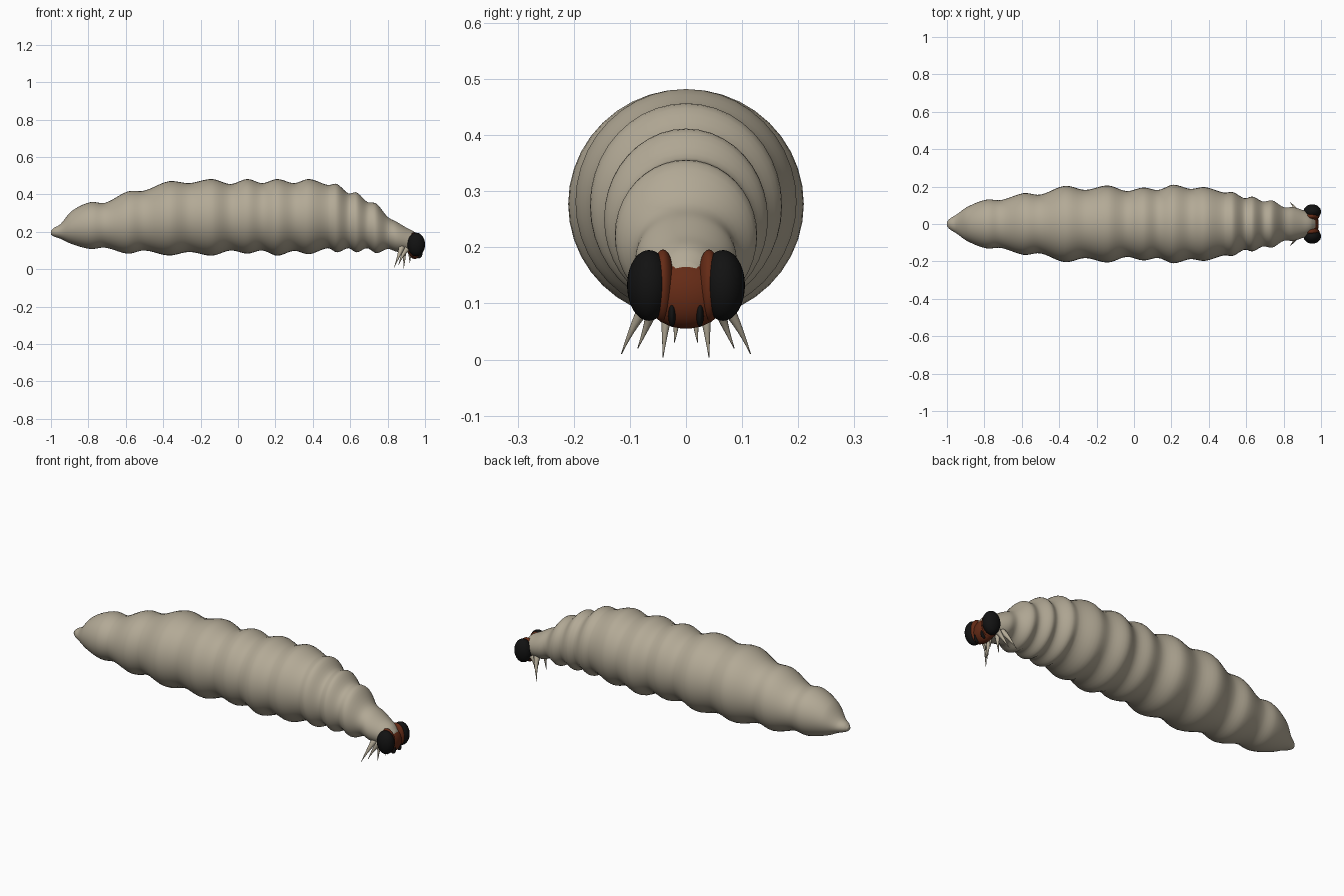
import bpy, bmesh, math
from mathutils import Vector

if "Cube" in bpy.data.objects:
    bpy.data.objects.remove(bpy.data.objects["Cube"])


def material(name, rgb):
    m = bpy.data.materials.new(name)
    m.diffuse_color = (*rgb, 1)
    m.use_nodes = True
    m.node_tree.nodes["Principled BSDF"].inputs["Base Color"].default_value = m.diffuse_color
    return m


CREAM = material("cream skin", (0.45, 0.40, 0.305))
BROWN = material("red brown shell", (0.13, 0.024, 0.008))
BLACK = material("black eye", (0.006, 0.006, 0.006))


def finish(name, bm, mat):
    bmesh.ops.recalc_face_normals(bm, faces=bm.faces)
    me = bpy.data.meshes.new(name)
    bm.to_mesh(me)
    bm.free()
    me.materials.append(mat)
    me.shade_smooth()
    ob = bpy.data.objects.new(name, me)
    bpy.context.collection.objects.link(ob)
    return ob


def loft(name, rings, mat):
    """Skin a list of equal-length point rings and cap both ends."""
    bm = bmesh.new()
    vs = [[bm.verts.new(p) for p in r] for r in rings]
    n = len(vs[0])
    for a, b in zip(vs, vs[1:]):
        for i in range(n):
            j = (i + 1) % n
            bm.faces.new((a[i], a[j], b[j], b[i]))
    bm.faces.new(vs[0])
    bm.faces.new(vs[-1])
    return finish(name, bm, mat)


def ellipsoid(name, centre, radii, mat):
    bm = bmesh.new()
    bmesh.ops.create_uvsphere(bm, u_segments=32, v_segments=20, radius=1)
    for v in bm.verts:
        v.co = Vector([c + r * k for c, r, k in zip(centre, radii, v.co)])
    return finish(name, bm, mat)


def spline(pts, steps):
    """Smooth samples through (x, values...) rows, with limited slopes."""
    def slope(i, k):
        if i in (0, len(pts) - 1):
            return None
        a, b, c = pts[i - 1], pts[i], pts[i + 1]
        return (c[k] - a[k]) / (c[0] - a[0])
    out = []
    for i in range(len(pts) - 1):
        p, q = pts[i], pts[i + 1]
        h = q[0] - p[0]
        for s in range(steps):
            t = s / steps
            row = [p[0] + h * t]
            for k in range(1, len(p)):
                d = (q[k] - p[k]) / h
                m0, m1 = slope(i, k), slope(i + 1, k)
                m0 = d if m0 is None else m0
                m1 = d if m1 is None else m1
                row.append((2*t**3 - 3*t*t + 1) * p[k] + (t**3 - 2*t*t + t) * h * m0
                           + (3*t*t - 2*t**3) * q[k] + (t**3 - t*t) * h * m1)
            out.append(row)
    out.append(list(pts[-1]))
    return out


# Segmented body: x, top height, bottom height, half width
profile = [
    (-1.0, .205, .185, .012), (-.985, .22, .175, .028), (-.95, .24, .163, .05),
    (-.89, .31, .135, .092), (-.79, .358, .108, .13), (-.71, .355, .115, .128),
    (-.59, .415, .083, .165), (-.50, .42, .10, .157), (-.37, .47, .073, .204),
    (-.26, .46, .092, .182), (-.14, .482, .072, .206), (-.04, .455, .10, .176),
    (.05, .482, .083, .195), (.13, .46, .10, .182), (.21, .482, .072, .21),
    (.30, .46, .098, .188), (.38, .482, .08, .197), (.48, .45, .112, .168),
    (.53, .455, .09, .17), (.59, .405, .112, .138), (.635, .41, .09, .146),
    (.69, .36, .112, .12), (.74, .35, .086, .126), (.80, .28, .108, .09),
    (.85, .252, .093, .09), (.90, .222, .09, .075), (.945, .198, .085, .055),
    (.97, .17, .10, .03),
]
N = 40
body_rings = []
for x, top, bot, half in spline(profile, 5):
    mid, tall = (top + bot) / 2, (top - bot) / 2
    body_rings.append([(x, half * math.cos(2 * math.pi * i / N),
                        mid + tall * math.sin(2 * math.pi * i / N)) for i in range(N)])
loft("body", body_rings, CREAM)

# Head shell between the eyes
ellipsoid("head_shell", (.945, 0, .116), (.042, .074, .061), BROWN)

# Curved claw legs: base, bend, tip, base radius
legs = [
    ((.875, .055, .115), (.865, .085, .085), (.835, .115, .01), .017),
    ((.905, .055, .110), (.875, .062, .075), (.858, .086, .02), .015),
    ((.885, .032, .110), (.892, .036, .07), (.886, .041, .004), .015),
    ((.915, .022, .105), (.922, .014, .07), (.917, .021, .03), .012),
]
for side, label in ((1, "left"), (-1, "right")):
    ellipsoid(f"{label}_brow", (.945, side * .041, .131), (.046, .022, .065), BROWN)
    ellipsoid(f"{label}_eye", (.953, side * .066, .132), (.047, .039, .063), BLACK)
    ellipsoid(f"{label}_mouthpart", (.968, side * .025, .082), (.018, .007, .024), BLACK)
    for n, (a, b, c, r) in enumerate(legs, 1):
        a, b, c = (Vector((p[0], side * p[1], p[2])) for p in (a, b, c))
        rings = []
        for s in range(11):
            t = s / 10
            p = a * (1 - t) ** 2 + b * 2 * t * (1 - t) + c * t * t
            d = ((b - a) * (1 - t) + (c - b) * t).normalized()
            u = d.cross(Vector((1, 0, 0))).normalized()
            w = d.cross(u)
            rad = r * (1 - t) ** 1.1 + .0008
            rings.append([p + rad * (u * math.cos(k * math.pi / 5) + w * math.sin(k * math.pi / 5))
                          for k in range(10)])
        loft(f"{label}_leg_{n}", rings, CREAM)
